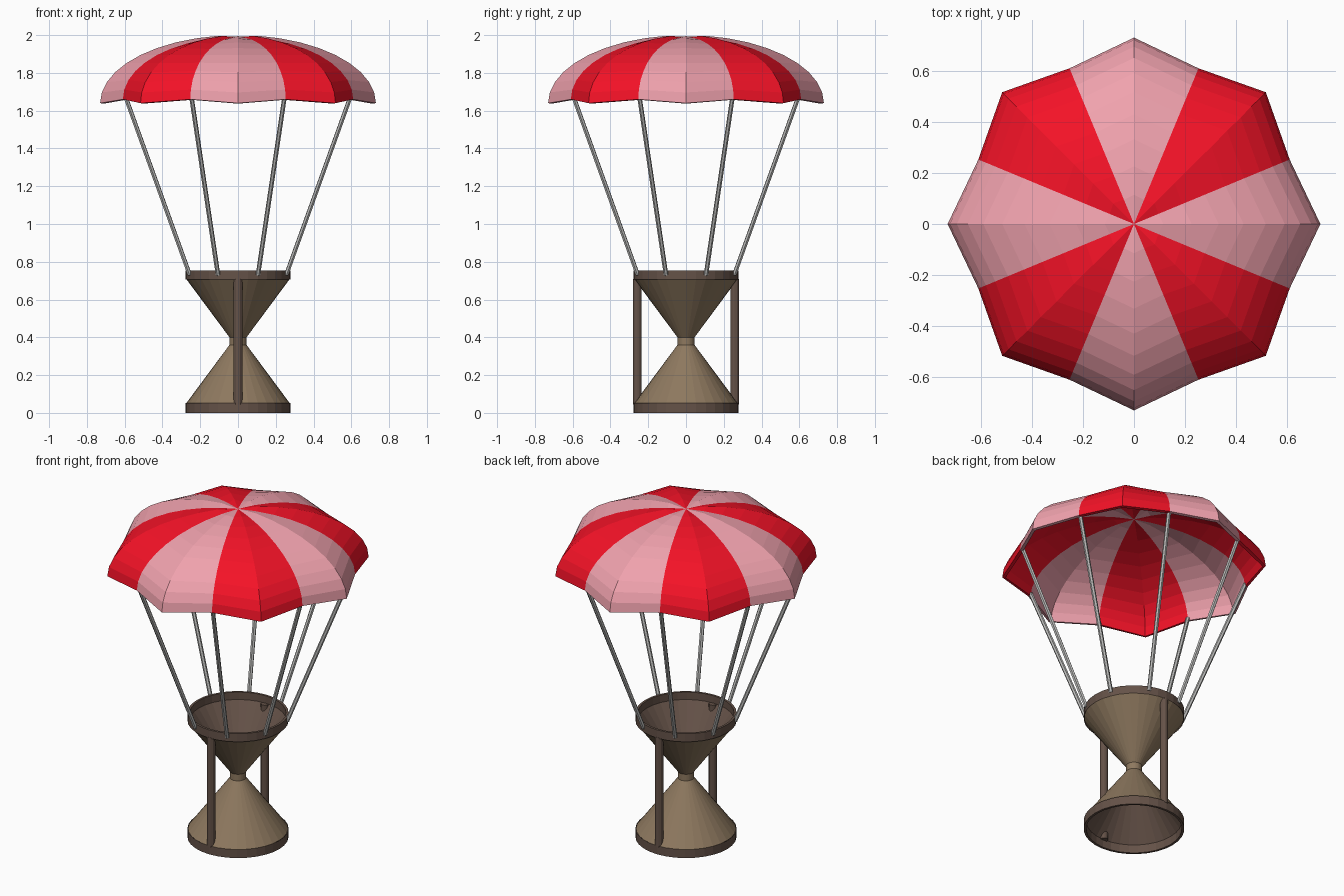
import bpy, bmesh
from math import sin, cos, pi, radians
from mathutils import Vector

if "Cube" in bpy.data.objects:
    bpy.data.objects.remove(bpy.data.objects["Cube"])


def material(name, rgb):
    m = bpy.data.materials.new(name)
    m.diffuse_color = (*rgb, 1)
    m.use_nodes = True
    m.node_tree.nodes["Principled BSDF"].inputs["Base Color"].default_value = m.diffuse_color
    return m


RED = material("red", (0.9, 0.006, 0.02))
PINK = material("pink", (0.87, 0.36, 0.42))
BROWN = material("brown", (0.13, 0.085, 0.065))
TAN = material("tan", (0.27, 0.19, 0.115))
GREY = material("cord_grey", (0.5, 0.5, 0.49))


def finish(name, bm, mats):
    me = bpy.data.meshes.new(name)
    bm.to_mesh(me)
    bm.free()
    for m in mats:
        me.materials.append(m)
    ob = bpy.data.objects.new(name, me)
    bpy.context.collection.objects.link(ob)
    return ob


def lathe(name, profile, mat, closed=False, n=32):
    """Spin (radius, z) points, listed bottom to top for an outer wall."""
    bm = bmesh.new()
    rings = [[bm.verts.new((r * cos(2 * pi * i / n), r * sin(2 * pi * i / n), z))
              for i in range(n)] for r, z in profile]
    pairs = list(zip(rings, rings[1:])) + ([(rings[-1], rings[0])] if closed else [])
    for a, b in pairs:
        for i in range(n):
            k = (i + 1) % n
            bm.faces.new((a[i], a[k], b[k], b[i]))
    return finish(name, bm, [mat])


def rod(name, p, q, radius, sides, mat):
    p, q = Vector(p), Vector(q)
    bm = bmesh.new()
    bmesh.ops.create_cone(bm, cap_ends=True, segments=sides, radius1=radius,
                          radius2=radius, depth=(q - p).length)
    ob = finish(name, bm, [mat])
    ob.location = (p + q) / 2
    ob.rotation_mode = 'QUATERNION'
    ob.rotation_quaternion = (q - p).to_track_quat('Z', 'Y')
    return ob


# Canopy: eight ridged panels meeting in valleys, alternating colours
bm = bmesh.new()
STEPS = 10
rings = []
for s in range(STEPS):
    t = radians(90 * s / STEPS)
    ring = []
    for j in range(16):
        rad, low, high = (0.73, 1.64, 2.0) if j % 2 == 0 else (0.66, 1.66, 1.99)
        a = j * pi / 8
        ring.append(bm.verts.new((rad * cos(t) * cos(a), rad * cos(t) * sin(a),
                                  low + (high - low) * sin(t))))
    rings.append(ring)
apex = bm.verts.new((0, 0, 1.99))
for j in range(16):
    k = (j + 1) % 16
    colour = ((j + 1) // 2) % 2
    for a, b in zip(rings, rings[1:]):
        bm.faces.new((a[j], a[k], b[k], b[j])).material_index = colour
    bm.faces.new((rings[-1][j], rings[-1][k], apex)).material_index = colour
canopy = finish("canopy", bm, [PINK, RED])
mod = canopy.modifiers.new("thickness", 'SOLIDIFY')
mod.thickness = 0.018
mod.offset = -1

# Cords from the canopy valleys to the upper rim
for i in range(8):
    a = radians(22.5 + 45 * i)
    rod(f"cord_{i + 1}", (0.276 * cos(a), 0.276 * sin(a), 0.73),
        (0.643 * cos(a), 0.643 * sin(a), 1.67), 0.012, 6, GREY)

# Hourglass outer wall with a narrow neck
lathe("hourglass_body", [(0.275, 0.05), (0.045, 0.36), (0.045, 0.40), (0.275, 0.71)], TAN)

# Rims with a hollow brown lining inside each cone
lathe("upper_rim", [(0.278, 0.705), (0.278, 0.755), (0.264, 0.755), (0.264, 0.71),
                    (0.035, 0.40), (0.001, 0.40)], BROWN)
lathe("lower_rim", [(0.001, 0.36), (0.035, 0.36), (0.264, 0.05), (0.264, 0.0),
                    (0.278, 0.0), (0.278, 0.052)], BROWN)

# Side posts, front and back
for name, y in (("front_post", -0.258), ("back_post", 0.258)):
    rod(name, (0, y, 0.045), (0, y, 0.71), 0.023, 12, BROWN)
